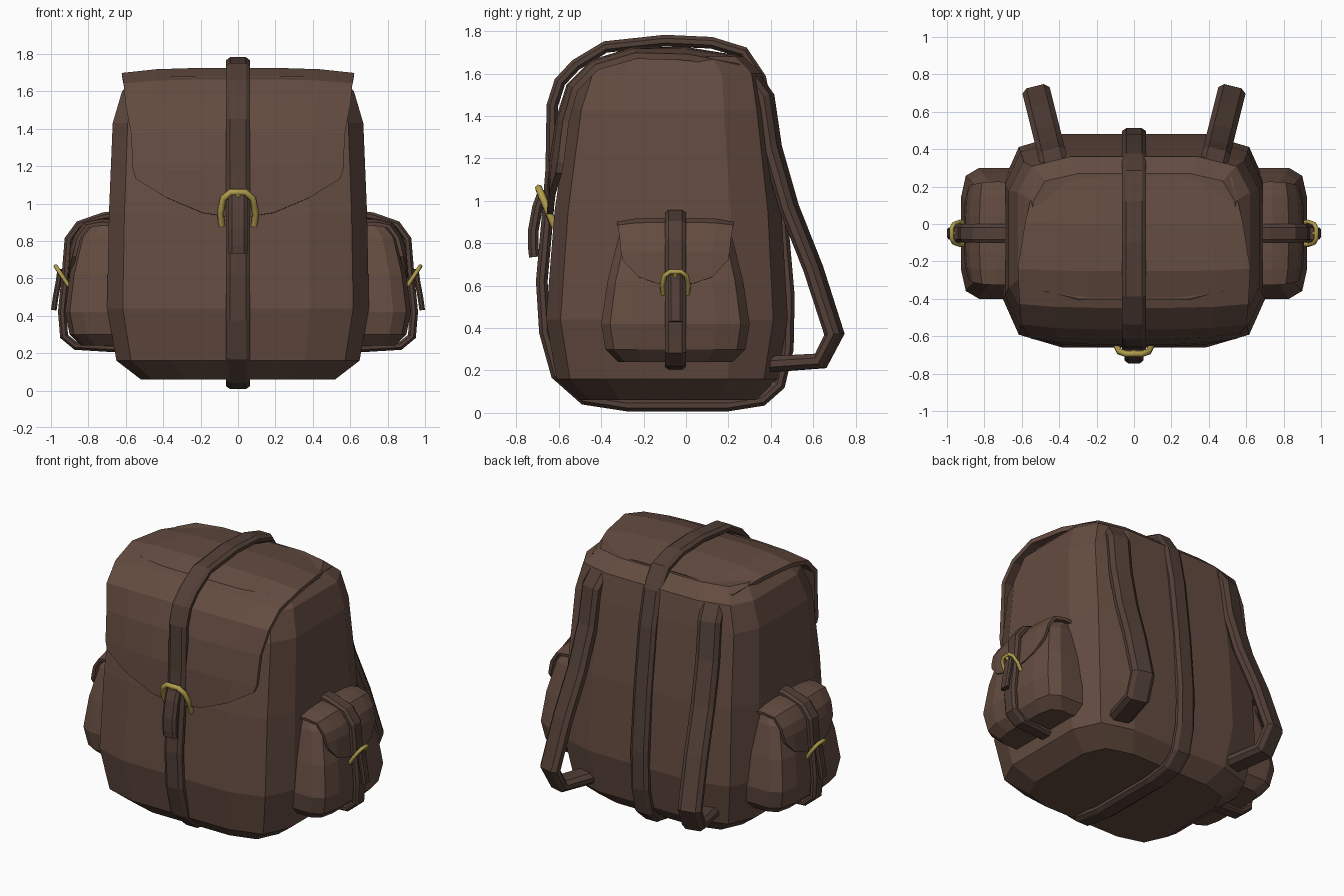
import bpy, bmesh
from mathutils import Vector

if "Cube" in bpy.data.objects:
    bpy.data.objects.remove(bpy.data.objects["Cube"])


def material(name, rgb):
    m = bpy.data.materials.new(name)
    m.diffuse_color = (*rgb, 1)
    m.use_nodes = True
    m.node_tree.nodes["Principled BSDF"].inputs["Base Color"].default_value = m.diffuse_color
    return m


LEATHER = material("leather", (0.127, 0.072, 0.052))
STRAP = material("strap_leather", (0.085, 0.05, 0.038))
BRASS = material("brass", (0.43, 0.33, 0.07))


def build(name, rings, mat, close_u=True, close_v=False, cap=True, mirror=False, thick=0):
    """Skin a list of equal-length point rings into a flat-shaded mesh."""
    bm = bmesh.new()
    vs = [[bm.verts.new(p) for p in r] for r in rings]
    n, m = len(vs), len(vs[0])
    for i in range(n if close_v else n - 1):
        a, b = vs[i], vs[(i + 1) % n]
        for j in range(m if close_u else m - 1):
            k = (j + 1) % m
            bm.faces.new((a[j], a[k], b[k], b[j]))
    if cap and not close_v:
        bm.faces.new(vs[0])
        bm.faces.new(vs[-1])
    bmesh.ops.recalc_face_normals(bm, faces=bm.faces)
    me = bpy.data.meshes.new(name)
    bm.to_mesh(me)
    bm.free()
    me.materials.append(mat)
    ob = bpy.data.objects.new(name, me)
    bpy.context.collection.objects.link(ob)
    if thick:
        s = ob.modifiers.new("thickness", 'SOLIDIFY')
        s.thickness, s.offset = thick, 0
    if mirror:
        ob.modifiers.new("mirror", 'MIRROR')
    return ob


def box_ring(z, x0, x1, y0, y1):
    """Rounded rectangle with three points per corner."""
    cx, cy, hx, hy = (x0 + x1) / 2, (y0 + y1) / 2, (x1 - x0) / 2, (y1 - y0) / 2
    q = [(0.55, 1.0), (0.88, 0.88), (1.0, 0.55)]
    pts = q + [(a, -b) for a, b in q[::-1]]
    pts += [(-a, b) for a, b in pts[::-1]]
    return [(cx + a * hx, cy + b * hy, z) for a, b in pts]


def sweep(name, path, side, w, t, mat=STRAP, closed=False, mirror=False):
    """Sweep a bevelled strap section along a path; side is the width direction."""
    path, side = [Vector(p) for p in path], Vector(side).normalized()
    sec = [(.5, .2), (.32, .5), (-.32, .5), (-.5, .2), (-.5, -.2), (-.32, -.5), (.32, -.5), (.5, -.2)]
    rings, n = [], len(path)
    for i, p in enumerate(path):
        a = path[i - 1] if i or closed else p
        b = path[(i + 1) % n] if i < n - 1 or closed else p
        nor = (b - a).normalized().cross(side).normalized()
        rings.append([p + side * u * w + nor * v * t for u, v in sec])
    return build(name, rings, mat, close_v=closed, mirror=mirror)


# Mappings from (across, outward, up) to world for the front and the side pocket
def front(u, d, z):
    return (u, -d, z)


def pocket(u, d, z):
    return (d, u - 0.05, z)


def flap(name, put, rows, lower, sag, mirror=False, thick=0.03):
    """Sheet over the top and down the face, ending in a curved lower edge."""
    cols = (-1, -.7, -.35, 0, .35, .7, 1)
    drop = (sag, sag * .25, 0, 0, 0, sag * .25, sag)
    rings = []
    for i, (d, z, hw) in enumerate(rows):
        f = i / (len(rows) - 1)
        rings.append([put(c * hw, d - s * f, z - s * (1 - f)) for c, s in zip(cols, drop)])
    d, hw = rows[-1][0], rows[-1][2]
    zs = lower[:0:-1] + lower
    rings.append([put(c * hw * .97, d + .01 - s, z) for c, s, z in zip(cols, drop, zs)])
    return build(name, rings, LEATHER, close_u=False, cap=False, mirror=mirror, thick=thick)


def buckle(name, put, d0, z0, d1, z1, hw, r, mirror=False):
    """Arched metal frame, open at the bottom, with a small centre pin."""
    half = [(1, 0), (1.08, .4), (.9, .82), (.45, 1)]
    arch = half + [(-a, b) for a, b in half[::-1]]

    def at(a, b):
        return put(a * hw, d0 + (d1 - d0) * b, z0 + (z1 - z0) * b)
    cu = bpy.data.curves.new(name, 'CURVE')
    cu.dimensions = '3D'
    cu.bevel_depth, cu.bevel_resolution, cu.use_fill_caps = r, 1, True
    for line, out in ((arch, 0), ([(0, 1), (0, .5)], r * 1.5)):
        sp = cu.splines.new('POLY')
        sp.points.add(len(line) - 1)
        for pt, (a, b) in zip(sp.points, line):
            pt.co = (*at(a, b), 1)
    cu.materials.append(BRASS)
    ob = bpy.data.objects.new(name, cu)
    bpy.context.collection.objects.link(ob)
    if mirror:
        ob.modifiers.new("mirror", 'MIRROR')


# Main bag
build("bag_body", [box_ring(z, -hx, hx, yf, yb) for z, hx, yf, yb in (
    (0.06, 0.52, -0.50, 0.33), (0.16, 0.65, -0.61, 0.43), (0.44, 0.70, -0.66, 0.48),
    (0.95, 0.69, -0.62, 0.45), (1.43, 0.67, -0.55, 0.39), (1.60, 0.62, -0.49, 0.36),
    (1.68, 0.54, -0.40, 0.27))], LEATHER)
flap("bag_flap", front, [(-0.25, 1.67, .52), (0.0, 1.71, .58), (0.25, 1.71, .62),
                         (0.44, 1.65, .61), (0.55, 1.54, .60), (0.60, 1.38, .57), (0.63, 1.18, .56)],
     [0.92, 0.95, 1.03, 1.13], 0.04)

# Strap round the whole bag, with tongue and buckle
sweep("centre_strap", [(0, y, z) for y, z in (
    (-0.10, 1.755), (0.12, 1.745), (0.27, 1.70), (0.35, 1.58), (0.40, 1.35), (0.45, 0.95),
    (0.485, 0.55), (0.48, 0.30), (0.44, 0.13), (0.36, 0.06), (0.20, 0.035), (-0.28, 0.035),
    (-0.48, 0.065), (-0.61, 0.18), (-0.665, 0.38), (-0.68, 0.62), (-0.655, 0.90), (-0.635, 1.15),
    (-0.63, 1.45), (-0.595, 1.56), (-0.52, 1.64), (-0.38, 1.725))], (1, 0, 0), 0.13, 0.055, closed=True)
sweep("strap_tongue", [(0, -0.67, 1.05), (0, -0.70, 0.97), (0, -0.72, 0.86),
                       (0, -0.72, 0.78), (0, -0.715, 0.735)], (1, 0, 0), 0.10, 0.05)
buckle("strap_buckle", front, 0.62, 0.88, 0.695, 1.06, 0.087, 0.018)

# Side pockets, mirrored
build("side_pocket", [box_ring(z, 0.5, xo, -0.05 - hy, -0.05 + hy) for z, xo, hy in (
    (0.24, 0.84, 0.27), (0.30, 0.90, 0.33), (0.42, 0.925, 0.35), (0.62, 0.90, 0.32),
    (0.82, 0.85, 0.27), (0.89, 0.79, 0.24))], LEATHER, mirror=True)
flap("pocket_flap", pocket, [(0.62, 0.91, .27), (0.74, 0.91, .275), (0.82, 0.89, .27),
                             (0.87, 0.82, .26), (0.89, 0.76, .255)],
     [0.60, 0.61, 0.64, 0.72], 0.025, mirror=True, thick=0.02)
sweep("pocket_strap", [(x, -0.05, z) for x, z in (
    (0.60, 0.945), (0.72, 0.93), (0.85, 0.885), (0.905, 0.81), (0.92, 0.62), (0.94, 0.42),
    (0.93, 0.29), (0.87, 0.24), (0.62, 0.225))], (0, 1, 0), 0.10, 0.045, mirror=True)
sweep("pocket_tongue", [(x, -0.05, z) for x, z in (
    (0.95, 0.65), (0.96, 0.58), (0.975, 0.50), (0.985, 0.43))], (0, 1, 0), 0.065, 0.03, mirror=True)
buckle("pocket_buckle", pocket, 0.905, 0.56, 0.975, 0.665, 0.057, 0.012, mirror=True)

# Shoulder straps on the back, splayed outwards
sweep("shoulder_strap", [(0.42 + (y - 0.3) * 0.25, y, z) for y, z in (
    (0.31, 1.57), (0.37, 1.49), (0.405, 1.25), (0.485, 0.97), (0.60, 0.68), (0.70, 0.37),
    (0.635, 0.245), (0.40, 0.23))], (1, -0.25, 0), 0.15, 0.075, mirror=True)
